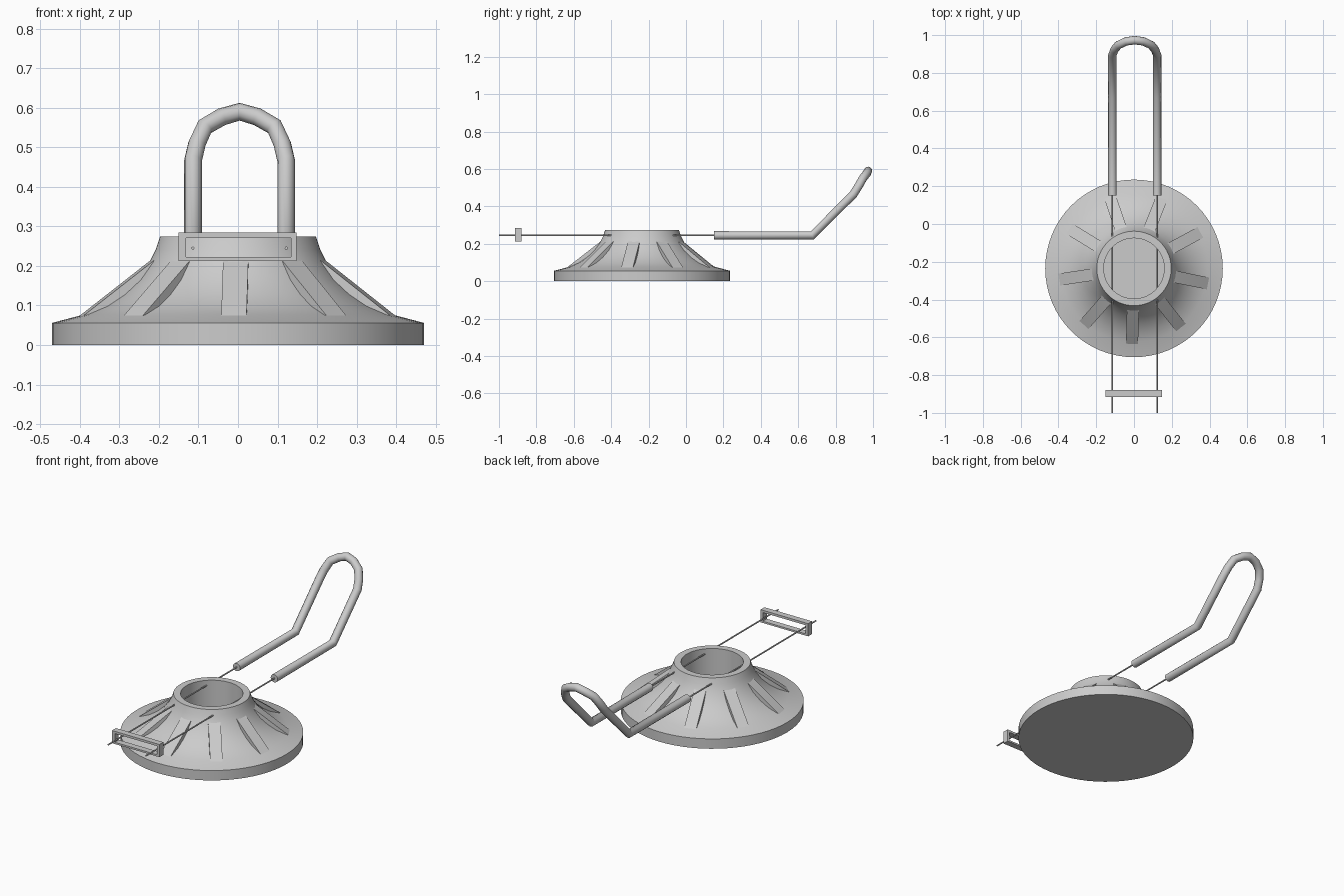
import bpy, bmesh
from math import radians, cos, sin, pi
from mathutils import Matrix, Vector

if "Cube" in bpy.data.objects:
    bpy.data.objects.remove(bpy.data.objects["Cube"])

CY = -0.235          # centre of the round base along y
WIRE_Z = 0.245


def add_object(name, bm, smooth=False):
    bmesh.ops.recalc_face_normals(bm, faces=bm.faces)
    me = bpy.data.meshes.new(name)
    bm.to_mesh(me)
    bm.free()
    ob = bpy.data.objects.new(name, me)
    bpy.context.collection.objects.link(ob)
    if smooth:
        bpy.ops.object.select_all(action='DESELECT')
        ob.select_set(True)
        bpy.context.view_layer.objects.active = ob
        bpy.ops.object.shade_smooth_by_angle(angle=radians(30))
    return ob


def lathe(name, profile, steps=64):
    bm = bmesh.new()
    verts = [bm.verts.new((r, 0, z)) for r, z in profile]
    edges = [bm.edges.new(p) for p in zip(verts, verts[1:])]
    bmesh.ops.spin(bm, geom=verts + edges, cent=(0, 0, 0), axis=(0, 0, 1),
                   angle=2 * pi, steps=steps)
    bmesh.ops.remove_doubles(bm, verts=bm.verts, dist=1e-4)
    bmesh.ops.translate(bm, verts=bm.verts, vec=(0, CY, 0))
    return add_object(name, bm, True)


def tube(name, points, radius, res):
    cu = bpy.data.curves.new(name, 'CURVE')
    cu.dimensions = '3D'
    cu.bevel_depth = radius
    cu.bevel_resolution = res
    cu.use_fill_caps = True
    sp = cu.splines.new('POLY')
    sp.points.add(len(points) - 1)
    for p, co in zip(sp.points, points):
        p.co = (*co, 1)
    sp.use_smooth = True
    ob = bpy.data.objects.new(name, cu)
    bpy.context.collection.objects.link(ob)
    bpy.ops.object.select_all(action='DESELECT')
    ob.select_set(True)
    bpy.context.view_layer.objects.active = ob
    bpy.ops.object.convert(target='MESH')
    bpy.ops.object.shade_smooth_by_angle(angle=radians(50))
    return bpy.context.object


# flared base with open cup
lathe("flared_base", [
    (0, 0), (0.47, 0), (0.47, 0.056), (0.39, 0.077), (0.34, 0.098),
    (0.295, 0.128), (0.255, 0.165), (0.225, 0.208), (0.208, 0.242),
    (0.197, 0.275), (0.16, 0.275), (0.16, 0.03), (0, 0.03)])

# nine radial fins bridging the concave flare
bm = bmesh.new()
section = [(0.40, 0.074), (0.218, 0.215), (0.19, 0.18), (0.30, 0.07)]
for i in range(9):
    rot = Matrix.Translation((0, CY, 0)) @ Matrix.Rotation(radians(-91.5 + 40 * i), 4, 'Z')
    sides = [[bm.verts.new(rot @ Vector((r, w, z))) for r, z in section]
             for w in (-0.032, 0.032)]
    bm.faces.new(sides[0])
    bm.faces.new(sides[1][::-1])
    for k in range(4):
        j = (k + 1) % 4
        bm.faces.new((sides[0][k], sides[1][k], sides[1][j], sides[0][j]))
add_object("radial_fins", bm)

# bent handle loop
XC = 0.004
half = [(0.118, 0.15, WIRE_Z), (0.118, 0.675, WIRE_Z), (0.118, 0.895, 0.465),
        (0.108, 0.922, 0.508), (0.088, 0.947, 0.552), (0.045, 0.967, 0.577)]
path = ([(XC + x, y, z) for x, y, z in half] + [(XC, 0.973, 0.59)]
        + [(XC - x, y, z) for x, y, z in reversed(half)])
tube("handle_loop", path, 0.0225, 4)

# thin wires running through the base into the handle
for side, s in (("left", -1), ("right", 1)):
    x = XC + s * 0.118
    tube("wire_" + side, [(x, -1, WIRE_Z), (x, 0.2, WIRE_Z)], 0.004, 2)

# open rectangular slider frame at the front
bm = bmesh.new()
outer = (-0.15, 0.148, 0.212, 0.284)
inner = (-0.132, 0.134, 0.222, 0.271)
rings = []
for y in (-0.915, -0.88):
    for x0, x1, z0, z1 in (outer, inner):
        rings.append([bm.verts.new((x, y, z)) for x, z in
                      ((x0, z0), (x1, z0), (x1, z1), (x0, z1))])
for a, b in ((0, 1), (1, 3), (3, 2), (2, 0)):
    for k in range(4):
        j = (k + 1) % 4
        bm.faces.new((rings[a][k], rings[a][j], rings[b][j], rings[b][k]))
add_object("slider_frame", bm)
